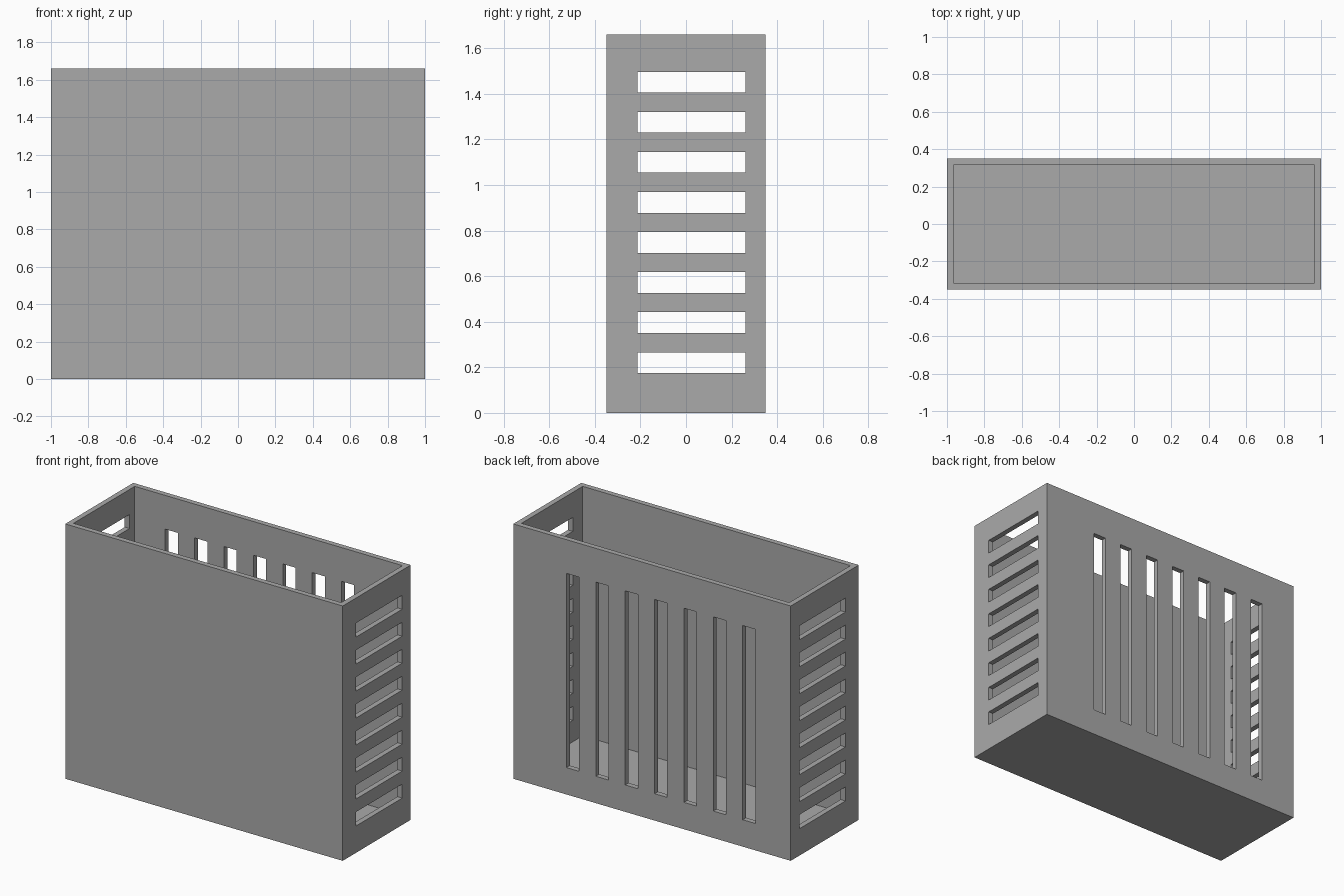
import bpy

if "Cube" in bpy.data.objects:
    bpy.data.objects.remove(bpy.data.objects["Cube"])

L, W, H, T = 2.0, 0.70, 1.66, 0.035   # outer size and wall thickness

grey = bpy.data.materials.new("plain grey")
grey.diffuse_color = (0.40, 0.40, 0.40, 1)
grey.use_nodes = True
grey.node_tree.nodes["Principled BSDF"].inputs["Base Color"].default_value = grey.diffuse_color


def block(name, x, y, z):
    """Box spanning the given (min, max) ranges."""
    spans = (x, y, z)
    bpy.ops.mesh.primitive_cube_add(size=1, location=[(a + b) / 2 for a, b in spans])
    ob = bpy.context.object
    ob.name = name
    ob.scale = [b - a for a, b in spans]
    bpy.ops.object.transform_apply(location=True, rotation=False, scale=True)
    ob.data.materials.append(grey)
    return ob


def join(name, parts):
    """Merge separate cutter blocks into one hidden helper."""
    bpy.ops.object.select_all(action='DESELECT')
    for p in parts:
        p.select_set(True)
    bpy.context.view_layer.objects.active = parts[0]
    if len(parts) > 1:
        bpy.ops.object.join()
    parts[0].name = name
    parts[0].hide_render = True
    return parts[0]


# Open-topped bin
bin_body = block("slotted_bin", (-L / 2, L / 2), (-W / 2, W / 2), (0, H))
cavity = join("cavity_cutter", [
    block("cavity", (-L / 2 + T, L / 2 - T), (-W / 2 + T, W / 2 - T), (T, H + 0.2))])

# Horizontal slots through both end walls
end_slots = join("end_slot_cutter", [
    block("end_slot", (-1.2, 1.2), (-0.213, 0.262), (z, z + 0.091))
    for z in (0.175 + 0.1758 * i for i in range(8))])

# Vertical slots through the back wall only
back_slots = join("back_slot_cutter", [
    block("back_slot", (x, x + 0.091), (0.2, 0.5), (0.175, 1.44))
    for x in (-0.745 + 0.2118 * i for i in range(7))])

# Cut and bake, then drop the helpers
cutters = (cavity, end_slots, back_slots)
bpy.context.view_layer.objects.active = bin_body
for c in cutters:
    mod = bin_body.modifiers.new(c.name, 'BOOLEAN')
    mod.operation = 'DIFFERENCE'
    mod.solver = 'EXACT'
    mod.object = c
    bpy.ops.object.modifier_apply(modifier=mod.name)
for c in cutters:
    bpy.data.objects.remove(c)
